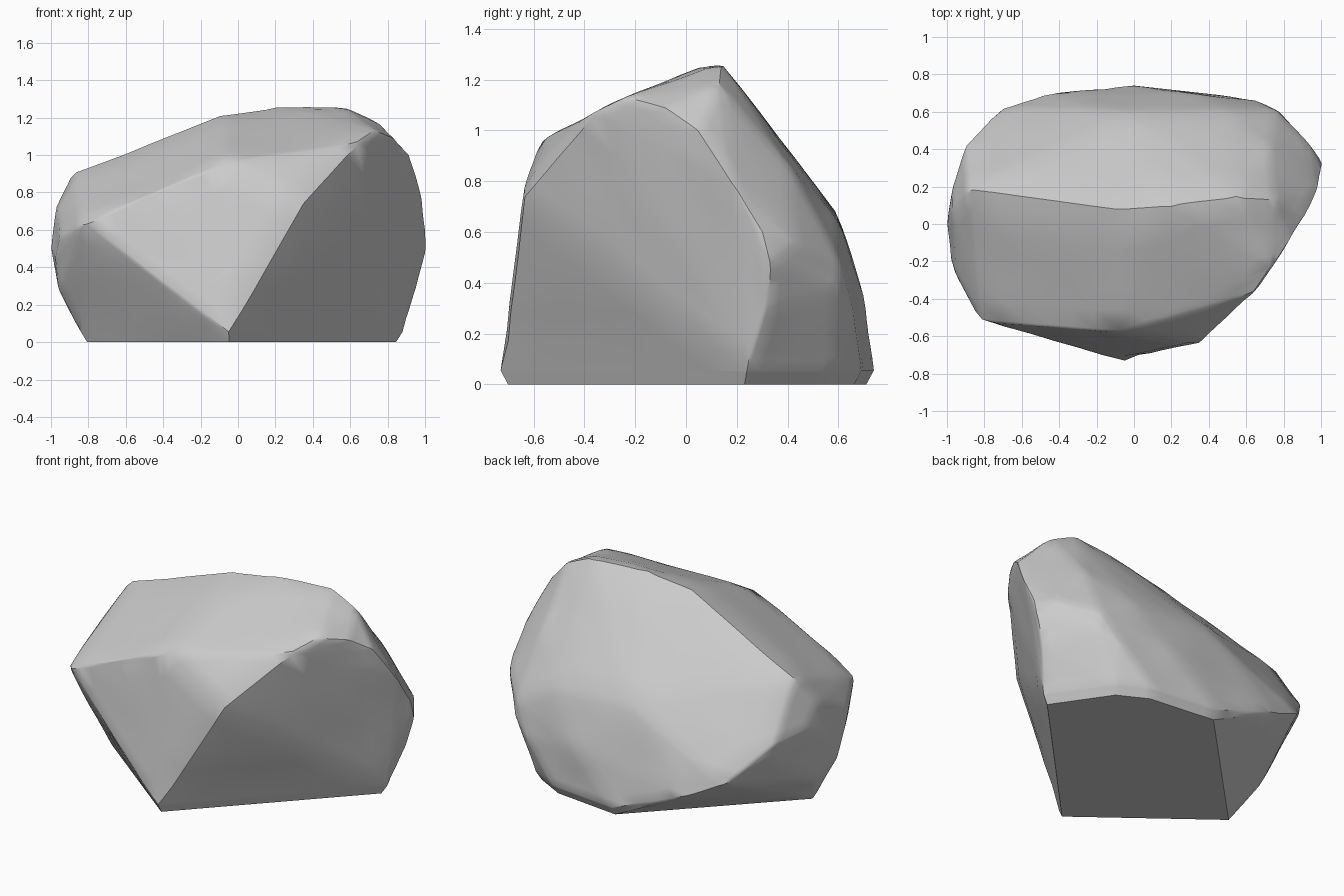
import bpy
import bmesh
from mathutils import Vector, noise

cube = bpy.data.objects.get("Cube")
if cube:
    bpy.data.objects.remove(cube, do_unlink=True)

# Corner points of the boulder, grouped by region
ridge = [(-.88, .19, .915), (-.09, .08, 1.225),
         (.2, .1, 1.265), (.55, .14, 1.265), (.74, .13, 1.18)]
front_brow = [(-.82, -.52, .64), (-.4, -.56, .8), (-.08, -.58, .96), (.35, -.65, .75)]
cut_face = [(.63, -.38, 1.06), (.73, -.24, 1.13), (.84, -.08, 1.09), (.92, .05, 1),
            (.98, .18, .8), (1, .3, .6), (1, .33, .48), (.96, .32, .3)]
left_end = [(-.97, .08, .73), (-1, 0, .5), (-.97, .2, .6), (-.9, .42, .57), (-.88, .43, .48),
            (-.95, -.27, .56), (-.98, -.19, .45), (-.96, -.14, .28), (-.92, .02, .2)]
back = [(-.7, .63, .34), (-.5, .69, .24), (0, .6, .68), (.5, .6, .64), (.3, .7, .35),
        (.72, .4, .87), (.76, .61, .48), (.78, .6, .38), (.65, .66, .28), (.93, .43, .56)]
foot = [(-.05, -.73), (.88, .24), (.64, .59), (.45, .69), (0, .74), (-.84, -.12)]

bm = bmesh.new()
for p in ridge + front_brow + cut_face + left_end + back:
    bm.verts.new(p)
for x, y in foot:
    bm.verts.new((x, y, .055))
    bm.verts.new((x * .96, y * .96, 0))
hull = bmesh.ops.convex_hull(bm, input=bm.verts)
loose = {g for g in hull["geom_interior"] + hull["geom_unused"]
         if isinstance(g, bmesh.types.BMVert)}
bmesh.ops.delete(bm, geom=list(loose), context="VERTS")

# Refine the facets, then soften the upper edges and weather the surface
bmesh.ops.subdivide_edges(bm, edges=bm.edges, cuts=5, use_grid_fill=True)
upper = [v for v in bm.verts if v.co.z > .09]
bmesh.ops.smooth_vert(bm, verts=upper, factor=.3,
                      use_axis_x=True, use_axis_y=True, use_axis_z=True)
bm.normal_update()
for v in upper:
    v.co += v.normal * noise.noise(v.co * 4 + Vector((3, 1, 7))) * .008
bmesh.ops.recalc_face_normals(bm, faces=bm.faces)

mesh = bpy.data.meshes.new("boulder")
bm.to_mesh(mesh)
bm.free()
boulder = bpy.data.objects.new("boulder", mesh)
bpy.context.collection.objects.link(boulder)

# Plain stone colour
stone = bpy.data.materials.new("grey_stone")
stone.use_nodes = True
colour = (.6, .6, .6, 1)
stone.diffuse_color = colour
stone.node_tree.nodes["Principled BSDF"].inputs["Base Color"].default_value = colour
mesh.materials.append(stone)

bpy.context.view_layer.objects.active = boulder
boulder.select_set(True)
bpy.ops.object.shade_smooth_by_angle(angle=.6)
